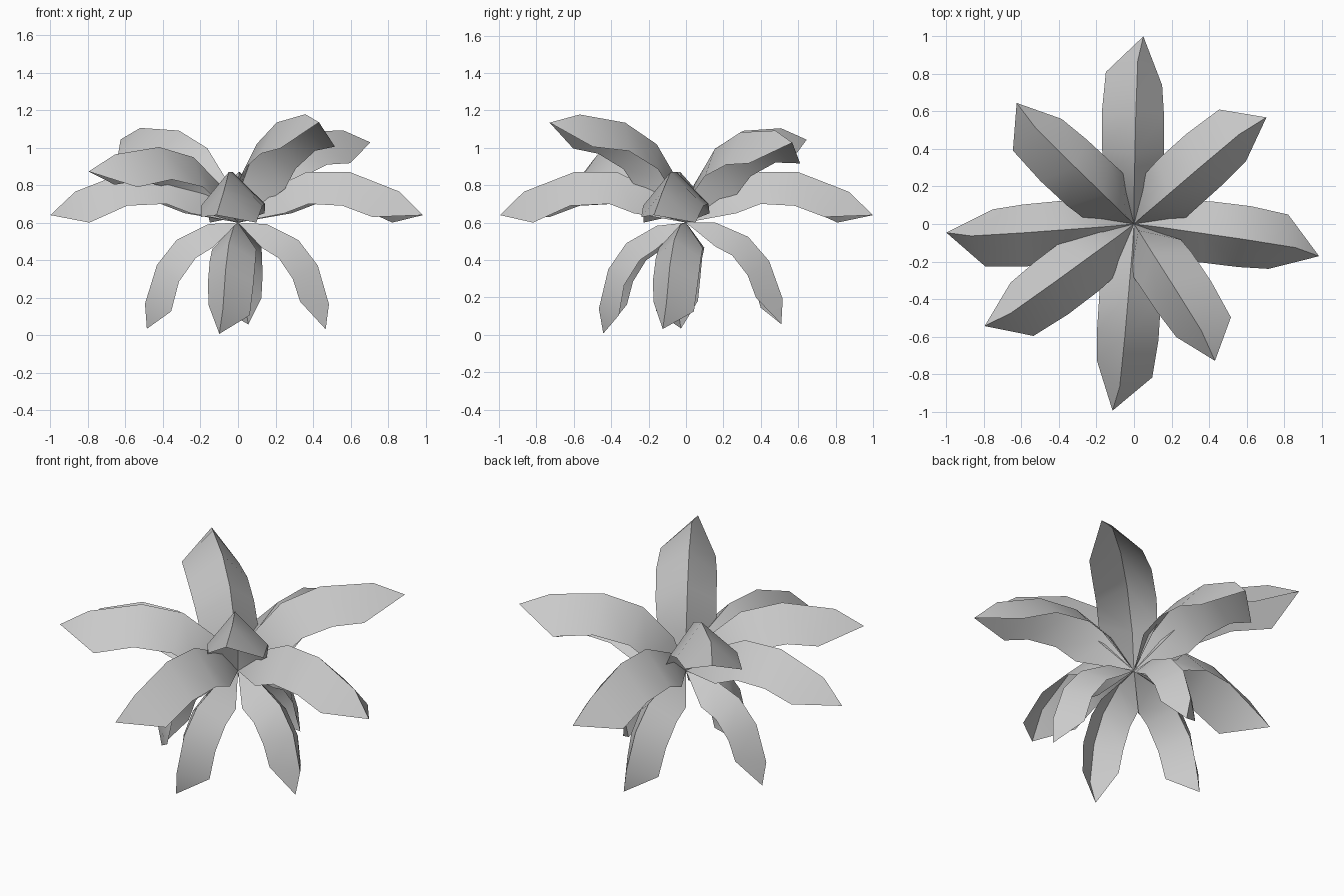
import bpy, bmesh
from math import radians
from mathutils import Matrix, Vector

cube = bpy.data.objects.get("Cube")
if cube:
    bpy.data.objects.remove(cube, do_unlink=True)

grey = bpy.data.materials.new("leaf_grey")
grey.use_nodes = True
grey.diffuse_color = (0.6, 0.6, 0.6, 1)
grey.node_tree.nodes["Principled BSDF"].inputs["Base Color"].default_value = (0.6, 0.6, 0.6, 1)

# Leaf along +x: stations of left edge, raised midrib and right edge
STATIONS = [
    [(0.27, 0.16, 0.05), (0.14, 0, 0.16), (0.27, -0.16, 0.05)],
    [(0.40, 0.17, 0.10), (0.37, -0.005, 0.27), (0.40, -0.16, 0.10)],
    [(0.61, 0.17, 0.09), (0.60, -0.01, 0.27), (0.58, -0.16, 0.09)],
    [(0.81, 0.15, 0.00), (0.87, -0.02, 0.165), (0.74, -0.15, 0.03)],
]
BASE, TIP = (0, 0, 0), (1.0, -0.05, 0.04)


def leaf_mesh():
    bm = bmesh.new()
    rows = [[bm.verts.new(p) for p in row] for row in STATIONS]
    base, tip = bm.verts.new(BASE), bm.verts.new(TIP)
    for i in (0, 1):
        bm.faces.new((base, rows[0][i + 1], rows[0][i]))
        for a, b in zip(rows, rows[1:]):
            bm.faces.new((a[i], a[i + 1], b[i + 1], b[i]))
        bm.faces.new((rows[-1][i], rows[-1][i + 1], tip))
    mesh = bpy.data.meshes.new("leaf")
    bm.to_mesh(mesh)
    bm.free()
    mesh.materials.append(grey)
    return mesh


# Name, heading, upward pitch and scale of every leaf
LEAVES = [
    ("left_leaf", -7, 0, 1), ("back_leaf", 90, 0, 1),
    ("right_leaf", 185.5, 0, 1), ("front_leaf", 266.3, 0, 1),
    ("upper_back_left_leaf", 42, 23, 1), ("upper_back_right_leaf", 137.3, 24, 1),
    ("upper_front_right_leaf", 217.3, 13.5, 1), ("upper_front_left_leaf", -56, 30, 1),
    ("lower_left_leaf", -10.5, -52, 0.745), ("lower_back_leaf", 88, -49, 0.745),
    ("lower_right_leaf", 187.5, -51.7, 0.745), ("lower_front_leaf", 262, -55, 0.745),
]

mesh = leaf_mesh()
for number, (name, heading, pitch, scale) in enumerate(LEAVES):
    leaf = bpy.data.objects.new(name, mesh)
    bpy.context.collection.objects.link(leaf)
    if number == 0:
        # Shared mesh, so shading is set once
        bpy.ops.object.select_all(action="DESELECT")
        leaf.select_set(True)
        bpy.context.view_layer.objects.active = leaf
        bpy.ops.object.shade_smooth_by_angle(angle=radians(45))
    leaf.matrix_world = (Matrix.Translation(Vector((0, 0, 0.6)))
                         @ Matrix.Rotation(radians(heading), 4, "Z")
                         @ Matrix.Rotation(radians(-pitch), 4, "Y")
                         @ Matrix.Scale(scale, 4))
